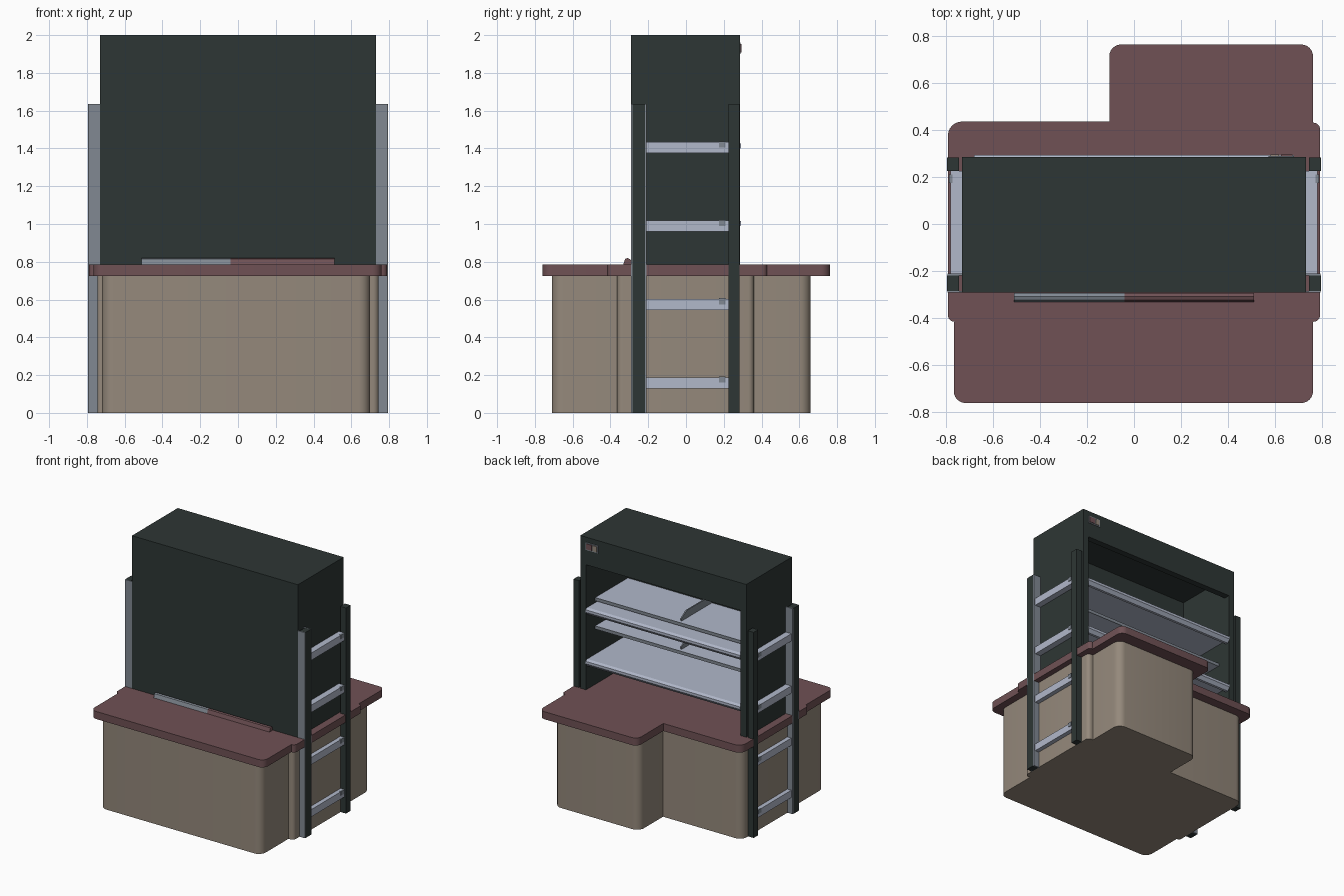
import bpy, bmesh, math
from mathutils import Vector

cube = bpy.data.objects.get("Cube")
if cube:
    bpy.data.objects.remove(cube, do_unlink=True)


def material(name, rgb):
    m = bpy.data.materials.new(name)
    m.use_nodes = True
    m.diffuse_color = (*rgb, 1)
    bsdf = next(n for n in m.node_tree.nodes if n.type == 'BSDF_PRINCIPLED')
    bsdf.inputs["Base Color"].default_value = (*rgb, 1)
    return m


DARK = material("charcoal", (0.027, 0.037, 0.035))
RED = material("dusky red", (0.16, 0.083, 0.09))
TAN = material("tan", (0.3, 0.25, 0.2))
LIGHT = material("pale steel", (0.44, 0.48, 0.59))
GREY = material("steel grey", (0.22, 0.25, 0.29))


def finish(name, bm, mat):
    bmesh.ops.recalc_face_normals(bm, faces=bm.faces)
    mesh = bpy.data.meshes.new(name)
    bm.to_mesh(mesh)
    bm.free()
    mesh.materials.append(mat)
    ob = bpy.data.objects.new(name, mesh)
    bpy.context.collection.objects.link(ob)
    return ob


def box(name, x, y, z, mat):
    bm = bmesh.new()
    bmesh.ops.create_cube(bm, size=1)
    for v in bm.verts:
        v.co = Vector([(lo + hi) / 2 + c * (hi - lo) for c, (lo, hi) in zip(v.co, (x, y, z))])
    return finish(name, bm, mat)


def prism(name, pts, vec, mat):
    bm = bmesh.new()
    face = bm.faces.new([bm.verts.new(p) for p in pts])
    new = bmesh.ops.extrude_face_region(bm, geom=[face])["geom"]
    bmesh.ops.translate(bm, vec=vec, verts=[v for v in new if isinstance(v, bmesh.types.BMVert)])
    return finish(name, bm, mat)


def rounded_slab(name, corners, z0, z1, mat, steps=6):
    """Extrude a right-angled outline whose corners are (x, y, radius)."""
    pts = []
    for i, (x, y, r) in enumerate(corners):
        p = Vector((x, y, z0))
        if r == 0:
            pts.append(p)
            continue
        prev, nxt = corners[i - 1], corners[(i + 1) % len(corners)]
        a = (Vector((prev[0], prev[1], z0)) - p).normalized()
        b = (Vector((nxt[0], nxt[1], z0)) - p).normalized()
        for k in range(steps + 1):
            t = math.pi / 2 * k / steps
            pts.append(p + (a + b) * r - (b * math.cos(t) + a * math.sin(t)) * r)
    ob = prism(name, pts, (0, 0, z1 - z0), mat)
    bpy.ops.object.select_all(action='DESELECT')
    ob.select_set(True)
    bpy.context.view_layer.objects.active = ob
    bpy.ops.object.shade_smooth_by_angle(angle=math.radians(35))


# Base and worktop
rounded_slab("base", [
    (-0.72, -0.71, 0.06), (0.7, -0.71, 0.06), (0.7, -0.365, 0), (0.745, -0.365, 0.03),
    (0.745, 0.36, 0.03), (0.7, 0.36, 0), (0.7, 0.66, 0.06), (-0.05, 0.66, 0.06),
    (-0.05, 0.36, 0), (-0.745, 0.36, 0.06), (-0.745, -0.365, 0.02), (-0.72, -0.365, 0)],
    0, 0.725, TAN)
rounded_slab("worktop", [
    (-0.765, -0.76, 0.05), (0.76, -0.76, 0.05), (0.76, -0.415, 0), (0.79, -0.415, 0.028),
    (0.79, 0.43, 0.028), (0.76, 0.43, 0), (0.76, 0.762, 0.05), (-0.105, 0.762, 0.05),
    (-0.105, 0.435, 0), (-0.79, 0.435, 0.06), (-0.79, -0.415, 0.028), (-0.765, -0.415, 0)],
    0.725, 0.785, RED)

# Cabinet shell, open at the back
W, F, B, T = 0.73, -0.29, 0.285, 0.05
box("cabinet_front", (-W, W), (F, F + T), (0.7, 2), DARK)
box("cabinet_top", (-W, W), (F + T, B), (2 - T, 2), DARK)
box("cabinet_header", (-W + T, W - T), (B - T, B), (1.78, 2 - T), DARK)
for s, side in ((-1, "right"), (1, "left")):
    box(f"cabinet_side_{side}", sorted((s * (W - T), s * W)), (F + T, B), (0.7, 2 - T), DARK)

# Shelves: deep ones with a front lip, shallow ones with a divider
inner = W - T
for n, z in enumerate((1.435, 1.025)):
    profile = [(F + T, z - 0.025), (0.24, z - 0.025), (0.25, z - 0.055), (0.27, z - 0.055),
               (0.292, z - 0.03), (0.292, z - 0.01), (0.27, z), (F + T, z)]
    prism(f"deep_shelf_{n + 1}", [(-inner, y, h) for y, h in profile], (2 * inner, 0, 0), LIGHT)
for n, z in enumerate((1.475, 1.25)):
    box(f"shallow_shelf_{n + 1}", (-inner, inner), (F + T, 0.165), (z - 0.02, z), LIGHT)
    box(f"shelf_edge_{n + 1}", (-inner, inner), (0.165, 0.17), (z - 0.025, z), GREY)
    prism(f"divider_{n + 1}", [(-0.06, F + T, z), (-0.06, 0.14, z), (-0.06, 0.14, z + 0.02),
                               (-0.06, 0.08, z + 0.06), (-0.06, F + T, z + 0.06)],
          (0.01, 0, 0), GREY)

# Side ladders: posts, rungs and small hooks
for s, side in ((-1, "right"), (1, "left")):
    def span(a, b):
        return sorted((s * a, s * b))
    box(f"front_post_{side}", span(0.743, 0.793), (-0.284, -0.218), (0, 1.635), DARK)
    box(f"front_post_face_{side}", span(W, 0.792), (-0.29, -0.284), (0, 1.635), GREY)
    box(f"front_post_back_{side}", span(W, 0.792), (-0.218, -0.21), (0, 1.635), GREY)
    box(f"back_post_{side}", span(0.743, 0.793), (0.225, 0.283), (0, 1.635), DARK)
    for n in range(4):
        z = 0.13 + n * 0.415
        box(f"rung_{side}_{n + 1}", span(W, 0.78), (-0.21, 0.225), (z, z + 0.058), LIGHT)
        box(f"rung_hook_{side}_{n + 1}", span(0.77, 0.785), (0.175, 0.21), (z + 0.03, z + 0.062), GREY)

# Sloping rail on the worktop, partly faced in steel
rail = [(-0.332, 0.785), (-0.292, 0.785), (-0.292, 0.81), (-0.308, 0.82), (-0.322, 0.815)]
prism("rail_steel", [(-0.51, y, z) for y, z in rail], (0.47, 0, 0), GREY)
prism("rail_red", [(-0.04, y, z) for y, z in rail], (0.55, 0, 0), RED)

# Switch plate on the header
box("switch_plate", (0.57, 0.68), (B, 0.289), (1.9, 1.96), GREY)
box("switch_red", (0.625, 0.672), (0.289, 0.294), (1.908, 1.952), RED)
box("switch_tan", (0.58, 0.615), (0.289, 0.294), (1.908, 1.952), TAN)
